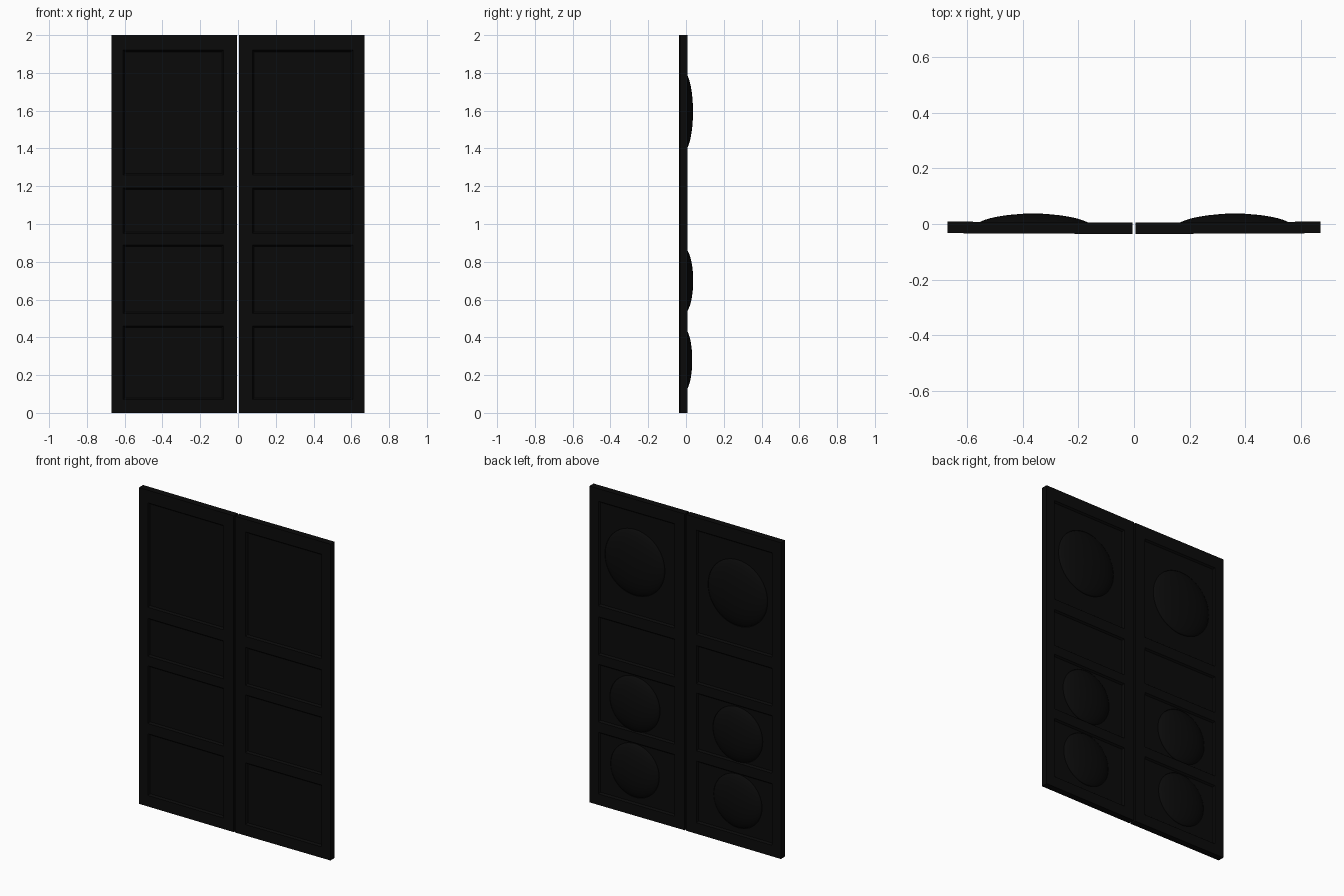
import bpy, bmesh, math

if "Cube" in bpy.data.objects:
    bpy.data.objects.remove(bpy.data.objects["Cube"])

X_IN, X_OUT, H = 0.005, 0.67, 2.0
Y_FRONT, Y_BACK = -0.033, 0.0085
RECESS = 0.011
XS = [X_IN, 0.077, 0.608, X_OUT]
ZS = [0, 0.07, 0.46, 0.525, 0.89, 0.95, 1.19, 1.26, 1.92, H]
# dome: (centre z, radius where it leaves the slab face, height above slab face)
DOMES = {"lower": (0.28, 0.154, 0.026), "middle": (0.70, 0.162, 0.031),
         "upper": (1.595, 0.193, 0.030)}
DOME_X = 0.36

black = bpy.data.materials.new("black")
black.diffuse_color = (0.003, 0.003, 0.003, 1)
black.use_nodes = True
black.node_tree.nodes["Principled BSDF"].inputs["Base Color"].default_value = black.diffuse_color


def lean(x):
    # leaves stand very slightly ajar towards the front
    return -0.003 * (X_OUT - abs(x)) / (X_OUT - X_IN)


def finish(bm, name, smooth=False):
    bmesh.ops.recalc_face_normals(bm, faces=bm.faces)
    for v in bm.verts:
        v.co.y += lean(v.co.x)
    for f in bm.faces:
        f.smooth = smooth
    me = bpy.data.meshes.new(name)
    bm.to_mesh(me)
    bm.free()
    me.materials.append(black)
    bpy.context.collection.objects.link(bpy.data.objects.new(name, me))


def door_leaf(sx, name):
    bm = bmesh.new()
    nx, nz = len(XS), len(ZS)
    panels, grids = [], []
    # front and back faces split along the panel lines
    for y in (Y_FRONT, Y_BACK):
        g = [[bm.verts.new((sx * x, y, z)) for z in ZS] for x in XS]
        grids.append(g)
        for i in range(nx - 1):
            for k in range(nz - 1):
                f = bm.faces.new((g[i][k], g[i + 1][k], g[i + 1][k + 1], g[i][k + 1]))
                if i == 1 and k % 2 == 1:
                    panels.append(f)
    # edges of the leaf
    rim = ([(i, 0) for i in range(nx)] + [(nx - 1, k) for k in range(1, nz)]
           + [(i, nz - 1) for i in range(nx - 2, -1, -1)]
           + [(0, k) for k in range(nz - 2, 0, -1)])
    a, b = grids
    for (i, k), (p, q) in zip(rim, rim[1:] + rim[:1]):
        bm.faces.new((a[i][k], a[p][q], b[p][q], b[i][k]))
    # sunken panels with sloped moulding
    bmesh.ops.recalc_face_normals(bm, faces=bm.faces)
    bmesh.ops.inset_individual(bm, faces=panels, thickness=0.012, depth=-RECESS)
    finish(bm, name)


def dome(sx, z, r, h, name, seg=48, rings=10):
    # shallow ellipsoid cap rising from the back panel
    bm = bmesh.new()
    sink = 0.025
    top = h + sink
    a = r / math.sqrt(1 - (sink / top) ** 2)
    t0 = math.asin((sink - RECESS - 0.001) / top)
    y0 = Y_BACK - sink
    loops = []
    for j in range(rings):
        t = t0 + (math.pi / 2 - t0) * j / rings
        loops.append([bm.verts.new((sx * DOME_X + a * math.cos(t) * math.cos(u),
                                    y0 + top * math.sin(t),
                                    z + a * math.cos(t) * math.sin(u)))
                      for u in (2 * math.pi * i / seg for i in range(seg))])
    tip = bm.verts.new((sx * DOME_X, y0 + top, z))
    for i in range(seg):
        n = (i + 1) % seg
        for lo, hi in zip(loops, loops[1:]):
            bm.faces.new((lo[i], hi[i], hi[n], lo[n]))
        bm.faces.new((loops[-1][i], tip, loops[-1][n]))
    bm.faces.new(loops[0])
    finish(bm, name, True)


for sx, side in ((-1, "left"), (1, "right")):
    door_leaf(sx, side + "_door_leaf")
    for pos, (z, r, h) in DOMES.items():
        dome(sx, z, r, h, f"{side}_{pos}_dome")
